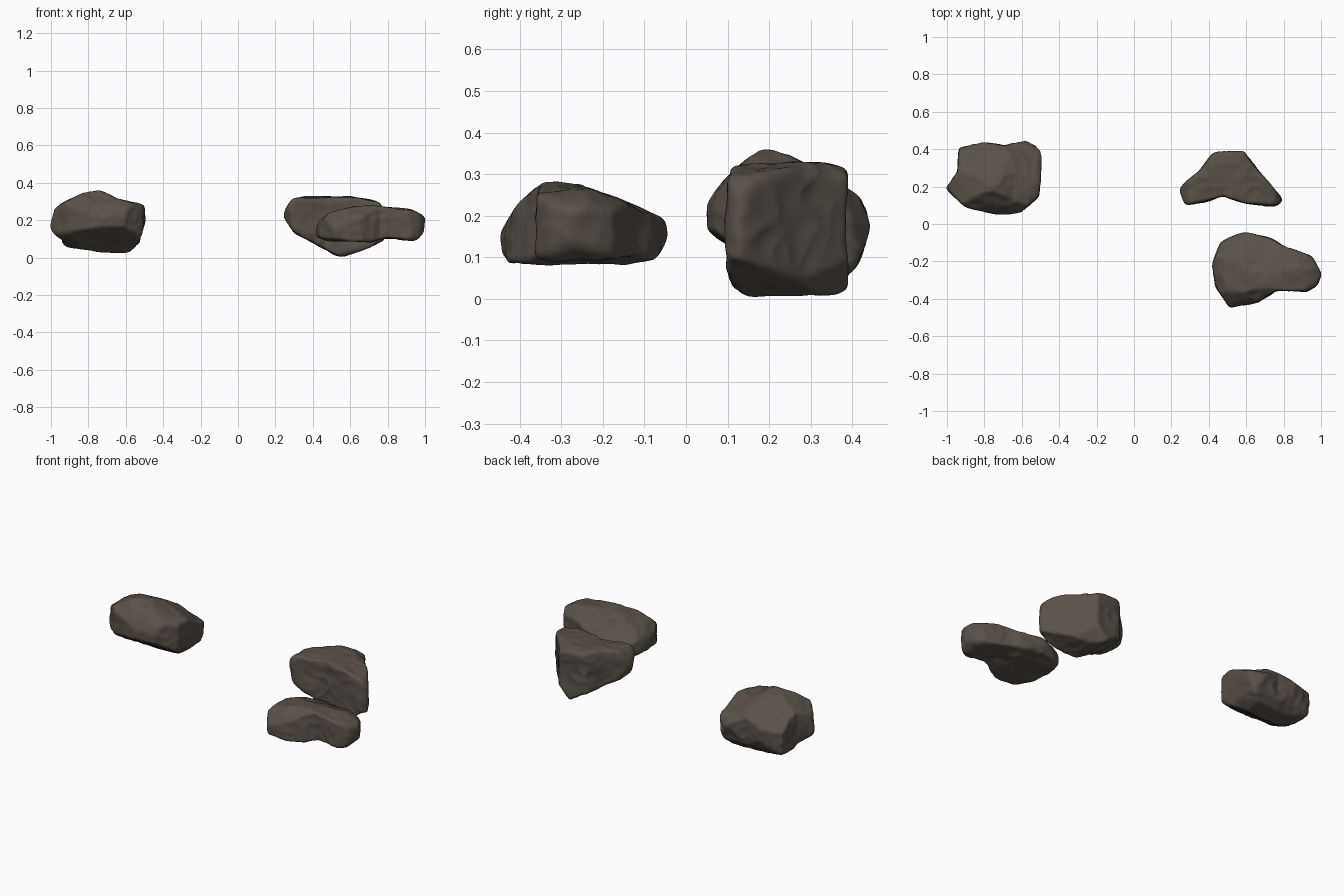
import bpy
import bmesh
from mathutils import Vector, noise

cube = bpy.data.objects.get("Cube")
if cube:
    bpy.data.objects.remove(cube, do_unlink=True)

stone = bpy.data.materials.new("dark brown stone")
stone.use_nodes = True
stone.diffuse_color = (0.1, 0.082, 0.065, 1)
shader = stone.node_tree.nodes["Principled BSDF"]
shader.inputs["Base Color"].default_value = stone.diffuse_color
shader.inputs["Roughness"].default_value = 0.9


def reach(outline, centre, direction):
    """Distance from the centre to a closed 2D outline along a direction."""
    best = float("inf")
    dx, dy = direction
    for i, (ax, ay) in enumerate(outline):
        px, py = outline[i - 1]
        ex, ey = ax - px, ay - py
        qx, qy = px - centre[0], py - centre[1]
        det = ex * dy - ey * dx
        if abs(det) < 1e-9:
            continue
        along = (ex * qy - ey * qx) / det
        across = (dx * qy - dy * qx) / det
        if along > 0 and -1e-6 <= across <= 1 + 1e-6:
            best = min(best, along)
    return best


def span(values):
    values = list(values)
    return (max(values) - min(values)) / 2


def make_rock(name, centre, plan, front, side, chop, cuts):
    """Carve a sphere to plan (x, y), front (x, z) and side (y, z) profiles,
    then shave flat facets, each given as (direction, depth)."""
    centre = Vector(centre)
    half = [span(p[0] for p in plan), span(p[1] for p in plan),
            span(p[1] for p in front)]
    views = ((plan, 0, 1), (front, 0, 2), (side, 1, 2))

    bm = bmesh.new()
    bmesh.ops.create_icosphere(bm, subdivisions=6, radius=1)
    for v in bm.verts:
        d = v.co.normalized()
        r = min(reach(outline, (centre[i], centre[j]), (d[i], d[j]))
                for outline, i, j in views)
        # chopped corners
        r = min(r, chop / sum(abs(d[k]) / half[k] for k in range(3)))
        v.co = d * r

    # flat facets
    for direction, depth in cuts:
        n = Vector(direction).normalized()
        limit = max(v.co.dot(n) for v in bm.verts) - depth
        for v in bm.verts:
            height = v.co.dot(n)
            if height > limit:
                v.co *= limit / height
    bmesh.ops.translate(bm, verts=bm.verts, vec=centre)

    # worn edges
    for step in range(4):
        bmesh.ops.smooth_vert(bm, verts=bm.verts, factor=0.5,
                              use_axis_x=True, use_axis_y=True, use_axis_z=True)

    # chips and lumps on the surface
    bm.normal_update()
    shifts = []
    for v in bm.verts:
        lump = noise.noise(v.co * 9)
        chip = abs(noise.noise(v.co * 14 + Vector((3, 1, 2))))
        shifts.append(v.normal * (0.002 + 0.008 * lump - 0.008 * chip))
    for v, shift in zip(bm.verts, shifts):
        v.co += shift

    mesh = bpy.data.meshes.new(name)
    bm.to_mesh(mesh)
    bm.free()
    mesh.materials.append(stone)
    rock = bpy.data.objects.new(name, mesh)
    bpy.context.collection.objects.link(rock)
    bpy.ops.object.select_all(action="DESELECT")
    rock.select_set(True)
    bpy.context.view_layer.objects.active = rock
    bpy.ops.object.shade_smooth_by_angle(angle=0.7)


# Humped rock on the -x side
make_rock(
    "humped_rock", (-.74, .24, .19),
    plan=[(-.94, .41), (-.8, .435), (-.69, .415), (-.58, .455), (-.49, .39), (-.5, .23),
          (-.51, .15), (-.6, .06), (-.73, .05), (-.9, .09), (-1.005, .19), (-.94, .28)],
    front=[(-1.005, .16), (-.98, .27), (-.94, .29), (-.82, .35), (-.74, .36), (-.64, .31),
           (-.5, .28), (-.485, .23), (-.53, .08), (-.6, .02), (-.76, .03), (-.92, .06)],
    side=[(.05, .16), (.05, .22), (.09, .28), (.18, .365), (.25, .34), (.38, .27),
          (.42, .24), (.455, .18), (.41, .08), (.37, .04), (.25, .02), (.15, .07), (.1, .13)],
    chop=2.25,
    cuts=[((.02, -.55, -.84), .03), ((.22, .62, .75), .04), ((-.2, .68, .7), .03),
          ((.32, .38, .87), .03), ((-.32, -.38, -.87), .025), ((-.25, .43, .87), .015)])

# Square-ended rock at the back
make_rock(
    "square_rock", (.55, .23, .18),
    plan=[(.235, .19), (.35, .28), (.42, .375), (.5, .395), (.58, .39), (.66, .29),
          (.795, .13), (.76, .095), (.59, .11), (.48, .15), (.38, .12), (.28, .1)],
    front=[(.235, .22), (.29, .315), (.41, .335), (.6, .325), (.75, .3), (.785, .26),
           (.795, .1), (.65, .03), (.55, 0), (.46, .05), (.3, .135)],
    side=[(.1, .315), (.18, .325), (.32, .33), (.385, .31), (.38, .19), (.39, .02),
          (.36, .01), (.25, .01), (.15, 0), (.09, .05), (.1, .19)],
    chop=2.9,
    cuts=[((.56, .66, -.5), .035), ((.32, .38, .87), .02)])

# Flat wedge rock at the front
make_rock(
    "wedge_rock", (.68, -.24, .17),
    plan=[(.42, -.22), (.46, -.1), (.58, -.04), (.74, -.08), (.83, -.13), (.95, -.17),
          (1.005, -.27), (.98, -.33), (.91, -.365), (.76, -.355), (.66, -.42),
          (.51, -.45), (.43, -.33)],
    front=[(.415, .11), (.43, .19), (.49, .24), (.61, .27), (.73, .28), (.93, .255),
           (1.005, .22), (.995, .13), (.94, .09), (.78, .105), (.7, .085), (.49, .09)],
    side=[(-.455, .09), (-.45, .16), (-.4, .24), (-.34, .28), (-.26, .275), (-.18, .245),
          (-.11, .215), (-.05, .19), (-.04, .16), (-.07, .1), (-.16, .085), (-.35, .085)],
    chop=2.3,
    cuts=[((-.25, .43, .87), .03), ((-.22, -.62, .75), .025), ((.32, .38, .87), .025)])
